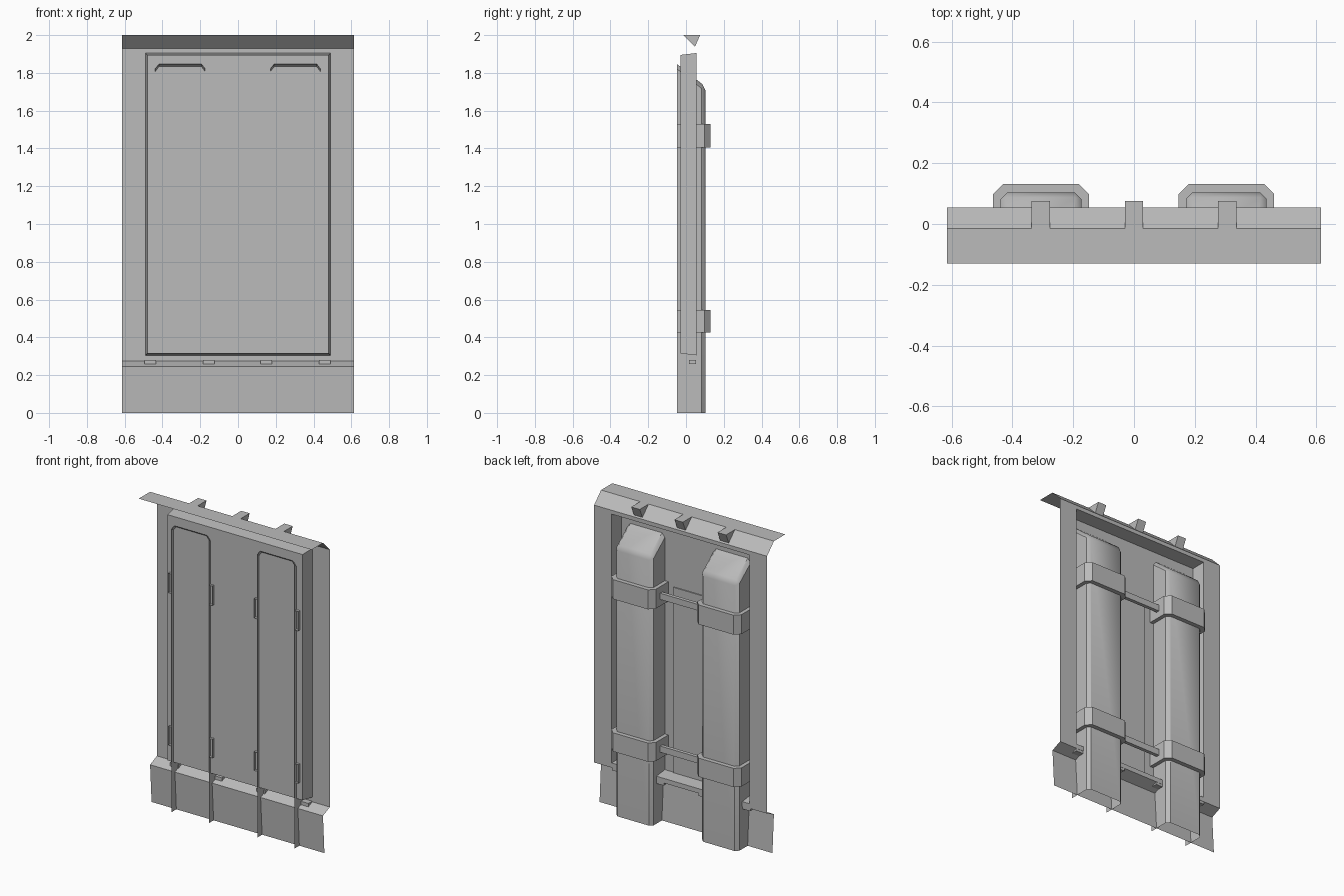
import bpy, bmesh, math
from mathutils import Matrix, Vector

cube = bpy.data.objects.get("Cube")
if cube:
    bpy.data.objects.remove(cube, do_unlink=True)

grey = bpy.data.materials.new("plain grey")
grey.use_nodes = True
COLOUR = (0.5, 0.5, 0.5, 1)
grey.diffuse_color = COLOUR
grey.node_tree.nodes["Principled BSDF"].inputs["Base Color"].default_value = COLOUR

HALF = 0.615                 # half width of the whole wall
COLUMN, STRAP = 0.1325, 0.1575   # half widths
CENTRES = {"right": -0.306, "left": 0.304}


def finish(name, bm):
    mesh = bpy.data.meshes.new(name)
    bm.to_mesh(mesh)
    bm.free()
    obj = bpy.data.objects.new(name, mesh)
    bpy.context.collection.objects.link(obj)
    mesh.materials.append(grey)
    return obj


def loft(name, rings, closed=False, cap=False):
    """Join matching rings of points with quads."""
    bm = bmesh.new()
    rows = [[bm.verts.new(p) for p in ring] for ring in rings]
    n = len(rows[0])
    for a, b in zip(rows, rows[1:]):
        for i in range(n if closed else n - 1):
            j = (i + 1) % n
            bm.faces.new((a[i], a[j], b[j], b[i]))
    if cap:
        bm.faces.new(rows[-1])
    return finish(name, bm)


def sheet(name, profile):
    """Thin folded sheet: a (y, z) profile drawn across the width."""
    return loft(name, [[(x, y, z) for y, z in profile] for x in (HALF, -HALF)])


def box(name, low, high):
    low, high = Vector(low), Vector(high)
    bm = bmesh.new()
    size = Matrix.Diagonal((*(high - low), 1))
    bmesh.ops.create_cube(bm, size=1, matrix=Matrix.Translation((low + high) / 2) @ size)
    return finish(name, bm)


def rect(x, y, low, high):
    return [(-x, y, low), (x, y, low), (x, y, high), (-x, y, high)]


# Folded cap, bottom skirt, and wall with its forward-pressed panel
sheet("top_cap", [(-0.13, 2), (-0.015, 2), (0.055, 1.93)])
sheet("bottom_skirt", [(0, 0), (-0.015, 0.245), (0.055, 0.275)])
loft("wall_panel", [rect(HALF, 0.055, 0.275, 1.93),
                    rect(0.49, 0.055, 0.305, 1.905),
                    rect(0.48, -0.03, 0.315, 1.895)], closed=True, cap=True)

# Wedge brackets on the cap
for i, x in enumerate((-0.307, 0, 0.307)):
    wedge = [(-0.015, 2), (0.047, 1.938), (0.075, 2)]
    obj = loft(f"cap_bracket_{i + 1}",
               [[(x + s, y, z) for y, z in wedge] for s in (-0.03, 0.03)],
               closed=True, cap=True)
    bm = bmesh.new()
    bm.from_mesh(obj.data)
    bmesh.ops.holes_fill(bm, edges=bm.edges)
    bmesh.ops.recalc_face_normals(bm, faces=bm.faces)
    bm.to_mesh(obj.data)
    bm.free()

# Small clips on the ledge
for i, x in enumerate((-0.465, -0.155, 0.15, 0.46)):
    box(f"ledge_clip_{i + 1}", (x - 0.03, 0.015, 0.258), (x + 0.03, 0.054, 0.28))


def column(name, cx):
    """Open-fronted shell with a sloped top and bevelled back edges."""
    bm = bmesh.new()
    front, back = -0.048, 0.103
    bmesh.ops.create_cube(bm, size=1)
    for v in bm.verts:
        is_back, is_top = v.co.y > 0, v.co.z > 0
        v.co = (cx + math.copysign(COLUMN, v.co.x), back if is_back else front,
                (1.727 if is_back else 1.847) if is_top else 0)
    bm.normal_update()
    hidden = [f for f in bm.faces if f.normal.y < -0.9 or f.normal.z < -0.9]
    bmesh.ops.delete(bm, geom=hidden, context="FACES")
    inner = [e for e in bm.edges if len(e.link_faces) == 2]
    bmesh.ops.bevel(bm, geom=inner, offset=0.02, segments=1, affect="EDGES")
    obj = finish(name, bm)
    bpy.context.view_layer.objects.active = obj
    obj.select_set(True)
    bpy.ops.object.shade_smooth_by_angle(angle=math.radians(35))
    obj.select_set(False)


def half_ring(cx, half, back, chamfer, z):
    pts = [(half, -0.048), (half, back - chamfer), (half - chamfer, back)]
    pts += [(-x, y) for x, y in reversed(pts)]
    return [(cx + x, y, z) for x, y in pts]


# Columns with two straps each
LEVELS = {"lower": (0.425, 0.545), "upper": (1.405, 1.53)}
for side, cx in CENTRES.items():
    column(f"{side}_column", cx)
    for level, (low, high) in LEVELS.items():
        shapes = ((COLUMN, 0.103, 0.02, low), (STRAP, 0.131, 0.033, low),
                  (STRAP, 0.131, 0.033, high), (COLUMN, 0.103, 0.02, high))
        loft(f"{side}_{level}_strap", [half_ring(cx, *s) for s in shapes])

# Tie bars between the straps, and the middle back plate
for level, (low, high) in LEVELS.items():
    mid = (low + high) / 2
    box(f"{level}_tie_bar", (-0.15, 0.03, mid - 0.02), (0.15, 0.053, mid + 0.02))
box("middle_plate", (-0.105, -0.029, 0.316), (0.105, -0.022, 1.508))
